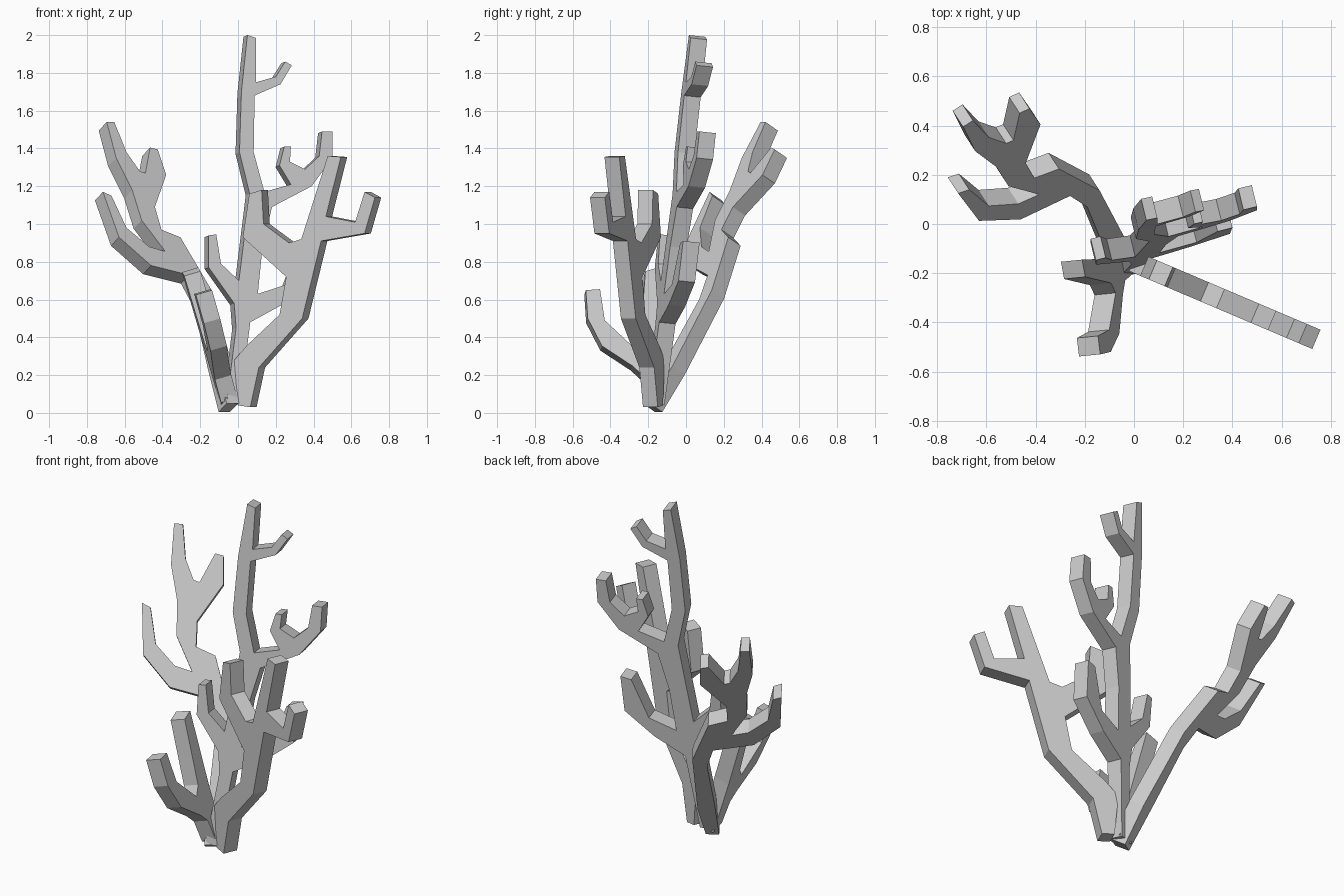
import bpy, bmesh
from mathutils import Vector


def fan(name, outline, a, b, c, thick, side=False):
    """Flat branching slab: outline seen from the front (x, z) or, with side=True,
    from the right (y, z). The third coordinate lies on the plane a + b*u + c*z."""
    bm = bmesh.new()
    if side:
        near = [Vector((a + b * u + c * z, u, z)) for u, z in outline]
        push = Vector((-1, b, c)).normalized() * thick
    else:
        near = [Vector((u, a + b * u + c * z, z)) for u, z in outline]
        push = Vector((-b, 1, -c)).normalized() * thick
    face = bm.faces.new([bm.verts.new(p) for p in near])
    new = bmesh.ops.extrude_face_region(bm, geom=[face], use_keep_orig=True)["geom"]
    bmesh.ops.translate(bm, vec=push, verts=[g for g in new if isinstance(g, bmesh.types.BMVert)])
    bmesh.ops.recalc_face_normals(bm, faces=bm.faces)
    mesh = bpy.data.meshes.new(name)
    bm.to_mesh(mesh)
    bm.free()
    obj = bpy.data.objects.new(name, mesh)
    bpy.context.collection.objects.link(obj)
    return obj


# Right front branch fan: left prong, then a forked right arm
right = [
    (0, .04), (.065, .03), (.11, .24), (.34, .50), (.44, .91), (.67, .95),
    (.725, 1.14), (.67, 1.17), (.62, 1.01), (.465, 1.04), (.545, 1.355), (.475, 1.36),
    (.335, .92), (.27, .90), (.135, 1.0), (.125, 1.18), (.06, 1.16), (.025, .93),
    (.255, .72), (.22, .52), (.05, .36), (-.02, .28)]
fan("right_fan", right, -.20, -.425, 0, .085)

# Tall central fan
centre = [
    (-.06, .05), (.01, .05), (.065, .48), (.23, .57), (.39, .70), (.40, .91), (.34, .90),
    (.255, .68), (.105, .63), (.13, .88), (.18, 1.09), (.39, 1.20), (.50, 1.35),
    (.50, 1.49), (.445, 1.49), (.43, 1.36), (.355, 1.29), (.275, 1.33), (.28, 1.41),
    (.245, 1.41), (.22, 1.31), (.28, 1.21), (.14, 1.17), (.083, 1.38), (.088, 1.68),
    (.225, 1.74), (.285, 1.84), (.25, 1.86), (.20, 1.78), (.095, 1.75), (.095, 1.985),
    (.05, 2.0), (.018, 1.70), (.008, 1.38), (.062, 1.16), (.005, .70), (-.09, .79),
    (-.115, .945), (-.155, .94), (-.155, .77), (-.02, .58), (-.01, .45)]
fan("centre_fan", centre, -.209, .244, .106, .09)

# Left fan leaning backwards
left = [
    (-.06, .05), (0, .05), (-.03, .25), (-.14, .65), (-.305, .93), (-.405, .97),
    (-.44, 1.09), (-.38, 1.26), (-.425, 1.395), (-.465, 1.405), (-.49, 1.27),
    (-.52, 1.28), (-.59, 1.38), (-.655, 1.54), (-.695, 1.54), (-.645, 1.35),
    (-.56, 1.18), (-.51, 1.02), (-.385, .855), (-.47, .88), (-.59, .98), (-.67, 1.15),
    (-.715, 1.17), (-.63, .93), (-.46, .78), (-.26, .73), (-.19, .60), (-.12, .29)]
fan("left_fan", left, -.225, .65, .696, .09)

# Small front fan, outlined from the right side
front = [
    (-.12, .05), (-.14, .35), (-.145, .77), (-.215, .75), (-.24, .40), (-.28, .35),
    (-.43, .49), (-.455, .655), (-.53, .65), (-.52, .50), (-.445, .355), (-.285, .25),
    (-.23, .20), (-.20, .08)]
fan("front_fan", front, 0, -.10, -.293, .09, side=True)
